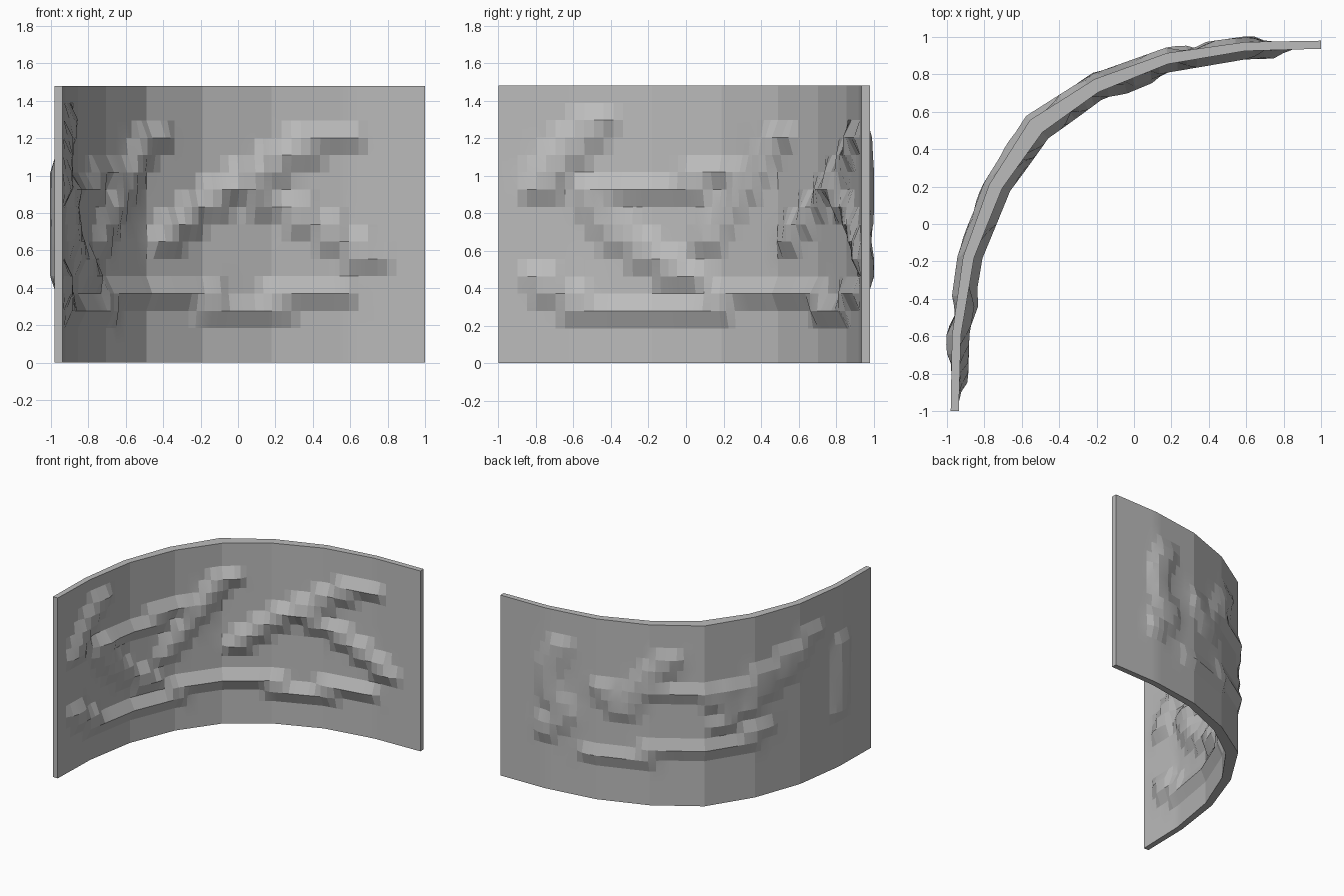
import bpy
import bmesh
import math
from mathutils import Vector

cube = bpy.data.objects.get("Cube")
if cube:
    bpy.data.objects.remove(cube, do_unlink=True)

HEIGHT = 1.48
ROWS = 16
SUB = 8               # columns in each flat segment of the wall
STEP = HEIGHT / ROWS

# Plan of the wall: half of each edge, mirrored over the diagonal
outer_half = [(1, .98), (.594, .973), (.176, .914), (-.21, .775), (-.556, .556)]
inner_half = [(1, .937), (.594, .925), (.18, .855), (-.19, .705), (-.49, .49)]


def mirrored(half):
    return [Vector(p) for p in half] + [Vector((-y, -x)) for x, y in half[-2::-1]]


outer, inner = mirrored(outer_half), mirrored(inner_half)

# Raised strokes as (segment position, height) paths
inner_strokes = [
    [(1.05, 1.2), (1.4, 1.2), (2.16, 1.02), (2.62, .925), (3.75, .65)],
    [(2.5, .925), (1.8, .83), (.72, .56)],
    [(3.8, 1.2), (4.0, 1.2), (5.2, .65)],
    [(4.9, 1.02), (5.3, 1.02), (5.5, .925), (6.5, .925)],
    [(6.8, .925), (6.7, .83), (6.36, .65), (5.5, .46)],
    [(6.7, 1.3), (7.15, 1.11), (7.5, .925)],
    [(7.46, .46), (7.26, .37), (6.77, .28), (5.0, .28)],
    [(5.0, .37), (2.9, .37)],
    [(2.9, .28), (1.95, .28)],
    [(1.9, .37), (1.15, .37)],
]
outer_strokes = [
    [(1.3, 1.2), (1.05, .97), (1.1, .8), (1.4, .65), (1.0, .5)],
    [(1.9, .37), (2.9, .37)],
    [(3.0, .46), (4.6, .46), (5.2, .56)],
    [(2.1, .93), (2.5, .75), (2.8, .95), (3.4, 1.2)],
    [(3.2, .93), (4.3, .93)],
    [(4.2, .83), (6.4, 1.2)],
    [(4.3, .65), (6.0, 1.02)],
    [(7.1, 1.03), (7.05, .42)],
]


def stroke_height(path, peak):
    """Raised amount for each (column, row); each point snaps to one row."""
    field = {}
    for (t0, z0), (t1, z1) in zip(path, path[1:]):
        for k in range(25):
            f = k / 24
            t, z = t0 + (t1 - t0) * f, z0 + (z1 - z0) * f
            row = round(z / STEP)
            for col in range(int((t - .4) * SUB), int((t + .4) * SUB) + 2):
                d = max(0, abs(col / SUB - t) - .08) / .25
                if d < 1:
                    lift = peak * (.5 + .5 * math.cos(math.pi * d))
                    field[col, row] = max(field.get((col, row), 0), lift)
    return field


def relief(strokes, peak, cap):
    total = {}
    for path in strokes:
        for key, lift in stroke_height(path, peak).items():
            total[key] = min(cap, total.get(key, 0) + lift)
    return total


def along(points, col):
    i = min(col // SUB, len(points) - 2)
    return points[i].lerp(points[i + 1], col / SUB - i)


# Curved wall with relief on both sides
bm = bmesh.new()
cols = (len(outer) - 1) * SUB
in_relief = relief(inner_strokes, .045, .065)
out_relief = relief(outer_strokes, .03, .035)


def make_side(points, other, field):
    grid = []
    for c in range(cols + 1):
        p = along(points, c)
        out = (p - along(other, c)).normalized()
        grid.append([bm.verts.new((*(p + out * field.get((c, r), 0)), r * STEP))
                     for r in range(ROWS + 1)])
    return grid


front = make_side(inner, outer, in_relief)
back = make_side(outer, inner, out_relief)
for c in range(cols):
    for r in range(ROWS):
        for g in (front, back):
            bm.faces.new((g[c][r], g[c + 1][r], g[c + 1][r + 1], g[c][r + 1]))
    for r in (0, ROWS):
        bm.faces.new((front[c][r], front[c + 1][r], back[c + 1][r], back[c][r]))
for c in (0, cols):
    for r in range(ROWS):
        bm.faces.new((front[c][r], front[c][r + 1], back[c][r + 1], back[c][r]))
bmesh.ops.recalc_face_normals(bm, faces=bm.faces)

mesh = bpy.data.meshes.new("curved_relief_wall")
bm.to_mesh(mesh)
bm.free()
wall = bpy.data.objects.new("curved_relief_wall", mesh)
bpy.context.collection.objects.link(wall)

# Plain grey stone
stone = bpy.data.materials.new("grey_stone")
stone.use_nodes = True
colour = (.5, .5, .5, 1)
stone.diffuse_color = colour
stone.node_tree.nodes["Principled BSDF"].inputs["Base Color"].default_value = colour
mesh.materials.append(stone)

bpy.context.view_layer.objects.active = wall
wall.select_set(True)
bpy.ops.object.shade_smooth_by_angle(angle=math.radians(8))
